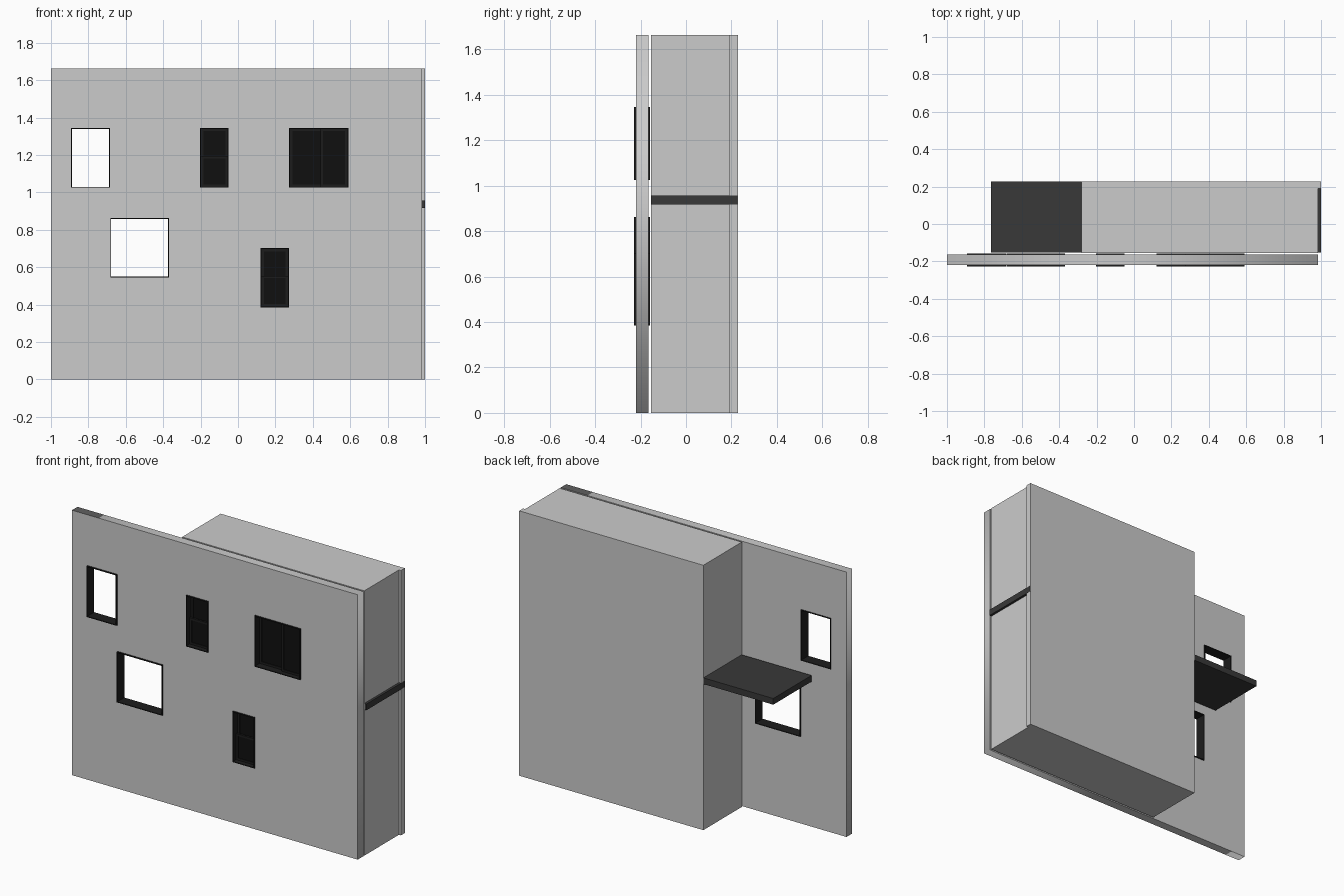
import bpy
import bmesh
from mathutils import Matrix, Vector

if "Cube" in bpy.data.objects:
    bpy.data.objects.remove(bpy.data.objects["Cube"])

H = 1.663                          # overall height
WALL_Y0, WALL_Y1 = -0.219, -0.164  # front wall thickness range


def material(name, v):
    m = bpy.data.materials.new(name)
    m.diffuse_color = (v, v, v, 1)
    m.use_nodes = True
    m.node_tree.nodes["Principled BSDF"].inputs["Base Color"].default_value = m.diffuse_color
    return m


slab_mat = material("dark_slab", 0.04)
frame_mat = material("black_frame", 0.012)
pane_mat = material("dark_pane", 0.005)


def boxes(name, parts, mat=None):
    """One object made of boxes given as (x0, x1, y0, y1, z0, z1)."""
    bm = bmesh.new()
    for x0, x1, y0, y1, z0, z1 in parts:
        mid = Vector((x0 + x1, y0 + y1, z0 + z1)) / 2
        size = Matrix.Diagonal((x1 - x0, y1 - y0, z1 - z0, 1))
        bmesh.ops.create_cube(bm, size=1, matrix=Matrix.Translation(mid) @ size)
    me = bpy.data.meshes.new(name)
    bm.to_mesh(me)
    bm.free()
    ob = bpy.data.objects.new(name, me)
    bpy.context.collection.objects.link(ob)
    if mat:
        me.materials.append(mat)
    return ob


def frame(x0, x1, y0, y1, z0, z1, t):
    """Four bars around a rectangle."""
    return [(x0, x0 + t, y0, y1, z0, z1), (x1 - t, x1, y0, y1, z0, z1),
            (x0 + t, x1 - t, y0, y1, z0, z0 + t), (x0 + t, x1 - t, y0, y1, z1 - t, z1)]


# Window openings: name, x0, x1, z0, z1, sash type
windows = [
    ("upper_left_window", -0.893, -0.685, 1.025, 1.345, None),
    ("lower_left_window", -0.683, -0.368, 0.545, 0.862, None),
    ("upper_middle_window", -0.203, -0.050, 1.025, 1.345, "hung"),
    ("upper_right_window", 0.273, 0.590, 1.025, 1.345, "sliding"),
    ("lower_right_window", 0.121, 0.273, 0.385, 0.703, "hung"),
]

# Front wall: filled outline with window holes, extruded
curve = bpy.data.curves.new("front_wall", "CURVE")
curve.dimensions = "2D"
curve.fill_mode = "BOTH"
curve.extrude = (WALL_Y1 - WALL_Y0) / 2
for x0, x1, z0, z1 in [(-1, 0.985, 0, H)] + [w[1:5] for w in windows]:
    s = curve.splines.new("POLY")
    s.points.add(3)
    for p, (x, z) in zip(s.points, [(x0, z0), (x1, z0), (x1, z1), (x0, z1)]):
        p.co = (x, z, 0, 1)
    s.use_cyclic_u = True
wall = bpy.data.objects.new("front_wall", curve)
bpy.context.collection.objects.link(wall)
wall.rotation_euler.x = 1.5707963
wall.location.y = (WALL_Y0 + WALL_Y1) / 2
bpy.context.view_layer.objects.active = wall
wall.select_set(True)
bpy.ops.object.convert(target="MESH")

# Window linings, sashes and panes
OUTER, INNER = (-0.198, -0.186), (-0.183, -0.171)
for name, x0, x1, z0, z1, kind in windows:
    boxes(name + "_lining", frame(x0, x1, -0.228, -0.159, z0, z1, 0.005), frame_mat)
    if not kind:
        continue
    a, b, c, d = x0 + 0.005, x1 - 0.005, z0 + 0.005, z1 - 0.005
    mx, mz = (a + b) / 2 + 0.02, (c + d) / 2
    if kind == "hung":
        sashes = [(a, b, *INNER, mz - 0.01, d), (a, b, *OUTER, c, mz + 0.01)]
    else:
        sashes = [(a, mx + 0.01, *INNER, c, d), (mx - 0.01, b, *OUTER, c, d)]
    bars, panes = [], []
    for sx0, sx1, sy0, sy1, sz0, sz1 in sashes:
        bars += frame(sx0, sx1, sy0, sy1, sz0, sz1, 0.013)
        ym = (sy0 + sy1) / 2
        panes.append((sx0 + 0.012, sx1 - 0.012, ym - 0.002, ym + 0.002,
                      sz0 + 0.012, sz1 - 0.012))
    boxes(name + "_sashes", bars, frame_mat)
    boxes(name + "_panes", panes, pane_mat)

# Building block behind the wall, with a back panel that overhangs on the right
boxes("building_block", [(-0.28, 0.985, -0.154, 0.19, 0, H)])
boxes("back_panel", [(-0.28, 0.999, 0.19, 0.228, 0, H)])

# Floor slab running through the block and out as a balcony
boxes("floor_slab", [(-0.765, 1.0, -0.153, 0.227, 0.917, 0.956)], slab_mat)
